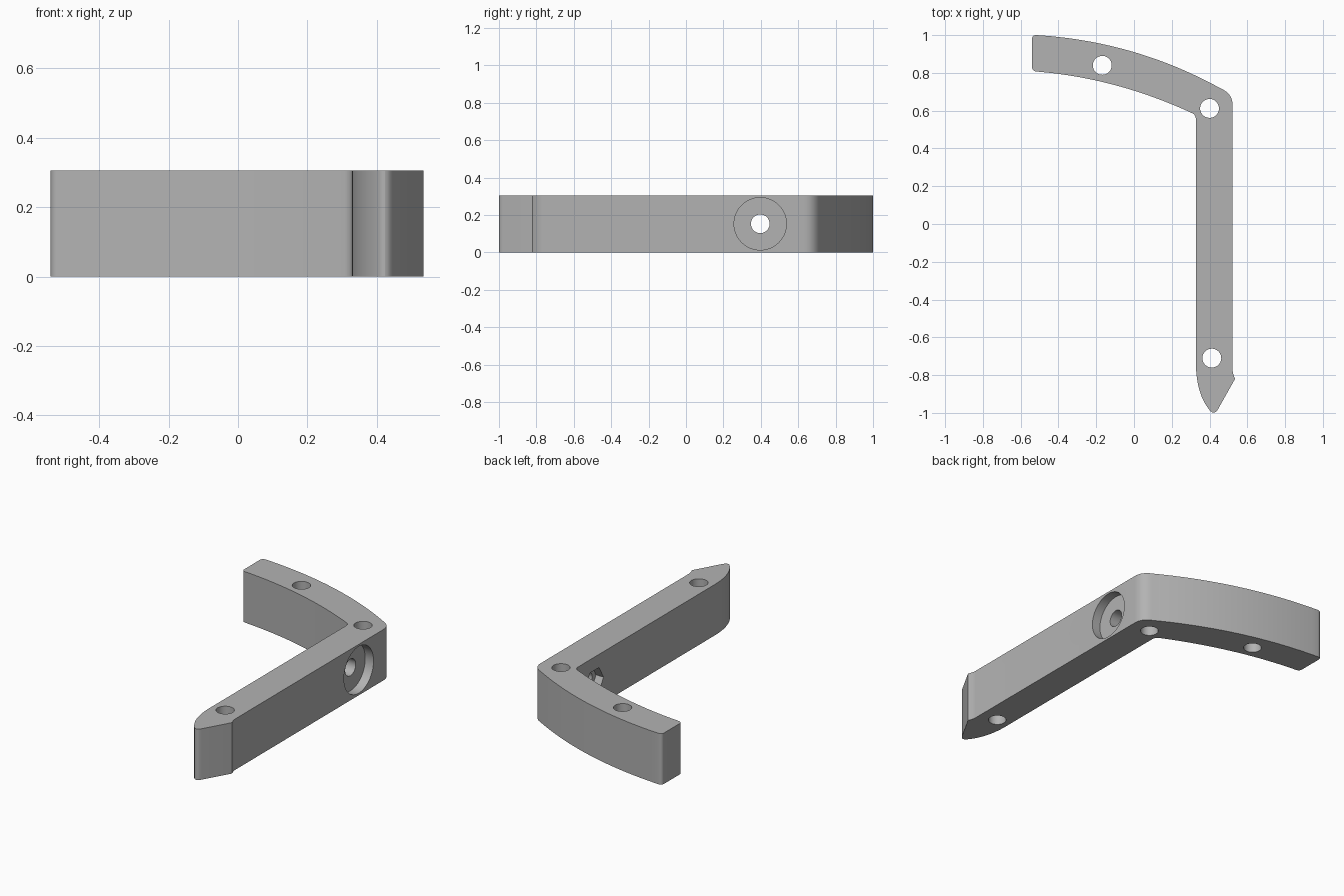
import bpy, bmesh, math
from mathutils import Vector, Matrix

cube = bpy.data.objects.get("Cube")
if cube:
    bpy.data.objects.remove(cube, do_unlink=True)

HEIGHT = 0.305
INNER_X, OUTER_X = 0.328, 0.522

grey = bpy.data.materials.new("plain grey")
grey.use_nodes = True
colour = (0.45, 0.45, 0.45, 1)
grey.diffuse_color = colour
grey.node_tree.nodes["Principled BSDF"].inputs["Base Color"].default_value = colour


def curve(a, ctrl, b, n):
    """Smooth bend from a to b, tangent to the lines through ctrl."""
    a, c, b = Vector(a), Vector(ctrl), Vector(b)
    return [a * (1 - t) ** 2 + c * 2 * t * (1 - t) + b * t * t
            for t in (i / n for i in range(n + 1))]


def through(a, mid, b, n):
    """Smooth bend from a to b that passes through mid."""
    ctrl = 2 * Vector(mid) - (Vector(a) + Vector(b)) / 2
    return curve(a, ctrl, b, n)


def new_object(name, bm):
    bmesh.ops.recalc_face_normals(bm, faces=bm.faces)
    mesh = bpy.data.meshes.new(name)
    bm.to_mesh(mesh)
    bm.free()
    mesh.materials.append(grey)
    obj = bpy.data.objects.new(name, mesh)
    bpy.context.collection.objects.link(obj)
    return obj


# Outline of the bracket, clockwise from the free end of the curved arm
outline = (
    curve((-0.54, 0.98), (-0.54, 1.0), (-0.515, 1.0), 5)
    + through((-0.515, 1.0), (-0.01, 0.913), (0.46, 0.717), 28)
    + curve((0.46, 0.717), (OUTER_X, 0.69), (OUTER_X, 0.63), 10)
    + curve((OUTER_X, -0.77), (OUTER_X, -0.79), (0.535, -0.82), 4)
    + curve((0.445, -0.98), (0.425, -1.015), (0.4, -0.985), 6)
    + through((0.4, -0.985), (0.348, -0.885), (INNER_X, -0.75), 14)
    + curve((INNER_X, 0.55), (INNER_X, 0.58), (0.305, 0.588), 6)
    + through((0.305, 0.588), (-0.1, 0.735), (-0.515, 0.807), 28)
    + curve((-0.515, 0.807), (-0.54, 0.81), (-0.54, 0.83), 5)
)
bm = bmesh.new()
base = bm.faces.new([bm.verts.new((p.x, p.y, 0)) for p in outline])
bmesh.ops.remove_doubles(bm, verts=bm.verts, dist=0.0005)
base = list(bm.faces)
top = bmesh.ops.extrude_face_region(bm, geom=base)["geom"]
bmesh.ops.translate(bm, vec=(0, 0, HEIGHT),
                    verts=[v for v in top if isinstance(v, bmesh.types.BMVert)])
bracket = new_object("angled_bracket", bm)


def drill(name, centre, radius, depth, sides=40, sideways=False):
    """Cut a round or many-sided hole along z, or along x when sideways."""
    bm = bmesh.new()
    turn = Matrix.Rotation(math.pi / 2, 4, 'Y') if sideways else Matrix()
    bmesh.ops.create_cone(bm, cap_ends=True, segments=sides, radius1=radius,
                          radius2=radius, depth=depth,
                          matrix=Matrix.Translation(centre) @ turn)
    cutter = new_object(name, bm)
    cutter.hide_render = True
    mod = bracket.modifiers.new(name, 'BOOLEAN')
    mod.operation = 'DIFFERENCE'
    mod.solver = 'EXACT'
    mod.object = cutter
    bpy.ops.object.modifier_apply(modifier=mod.name)
    bpy.data.objects.remove(cutter, do_unlink=True)


bpy.ops.object.select_all(action='DESELECT')
bpy.context.view_layer.objects.active = bracket
bracket.select_set(True)

# Upright screw holes
for x, y in ((-0.168, 0.84), (0.4, 0.612), (0.412, -0.71)):
    drill("screw_hole", (x, y, HEIGHT / 2), 0.05, 1)

# Cross hole with a round recess outside and a six-sided nut pocket inside
mid_z = HEIGHT / 2
drill("cross_hole", (0.425, 0.397, mid_z), 0.05, 0.5, sideways=True)
drill("round_recess", (OUTER_X, 0.397, mid_z), 0.14, 0.11, 64, True)
drill("nut_pocket", (INNER_X, 0.397, mid_z), 0.085, 0.1, 6, True)

bpy.ops.object.shade_smooth_by_angle(angle=math.radians(25))
